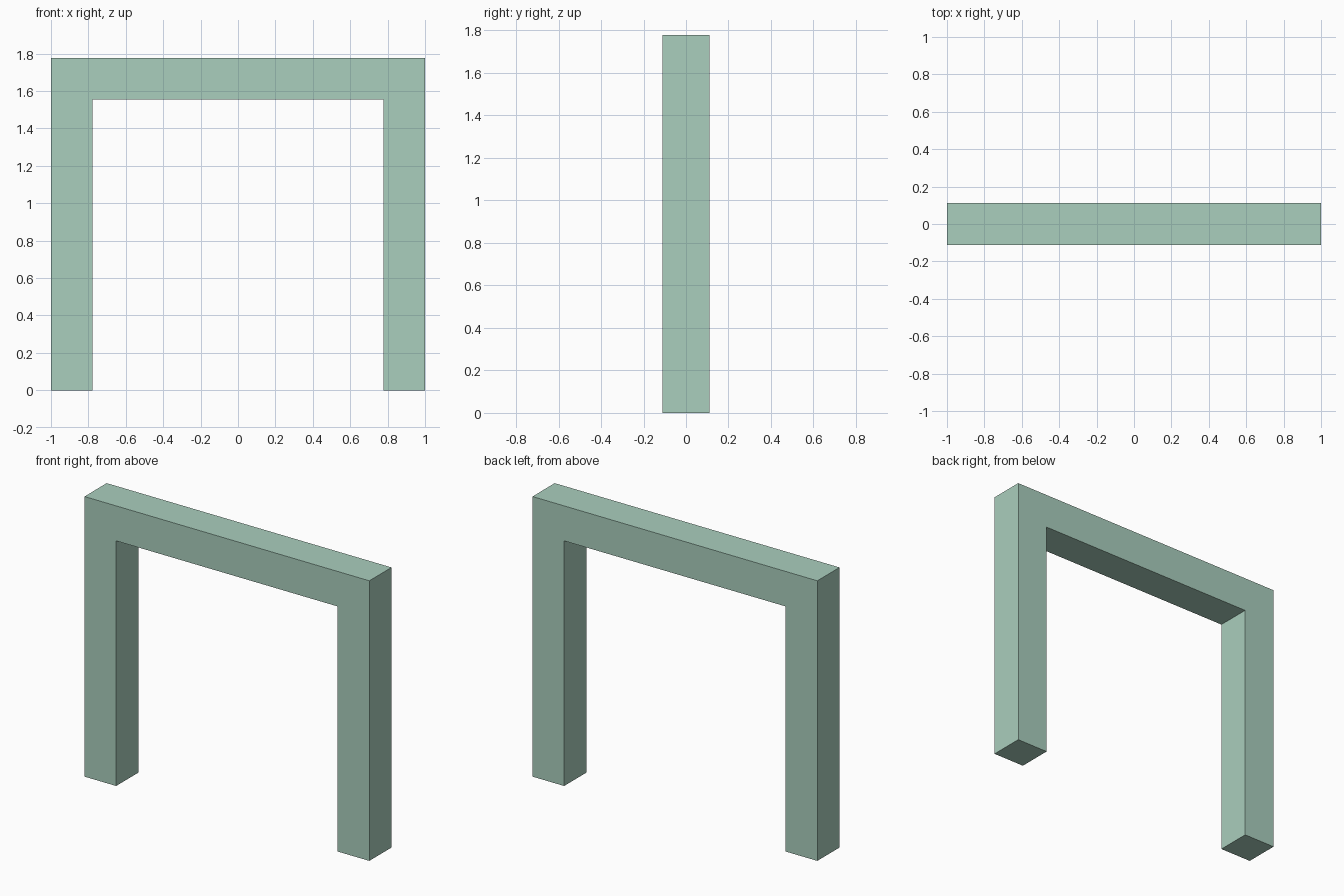
import bpy
import bmesh

if "Cube" in bpy.data.objects:
    bpy.data.objects.remove(bpy.data.objects["Cube"])

U = 2 / 9                      # square bar thickness
W, H, D = 1.0, 8 * U, U / 2    # half width, height, half depth

# Gate outline: two posts joined by a top beam, as one continuous profile
right = [(W - U, H - U), (W - U, 0), (W, 0), (W, H)]
outline = right + [(-x, z) for x, z in reversed(right)]

bm = bmesh.new()
front = bm.faces.new([bm.verts.new((x, -D, z)) for x, z in outline])
ext = bmesh.ops.extrude_face_region(bm, geom=[front], use_keep_orig=True)
back = [v for v in ext["geom"] if isinstance(v, bmesh.types.BMVert)]
bmesh.ops.translate(bm, verts=back, vec=(0, 2 * D, 0))
bmesh.ops.recalc_face_normals(bm, faces=bm.faces)

mesh = bpy.data.meshes.new("gate_frame")
bm.to_mesh(mesh)
bm.free()
gate = bpy.data.objects.new("gate_frame", mesh)
bpy.context.collection.objects.link(gate)

# Pale green finish
paint = bpy.data.materials.new("pale_green")
paint.diffuse_color = (0.40, 0.62, 0.51, 1)
paint.use_nodes = True
paint.node_tree.nodes["Principled BSDF"].inputs["Base Color"].default_value = paint.diffuse_color
mesh.materials.append(paint)
